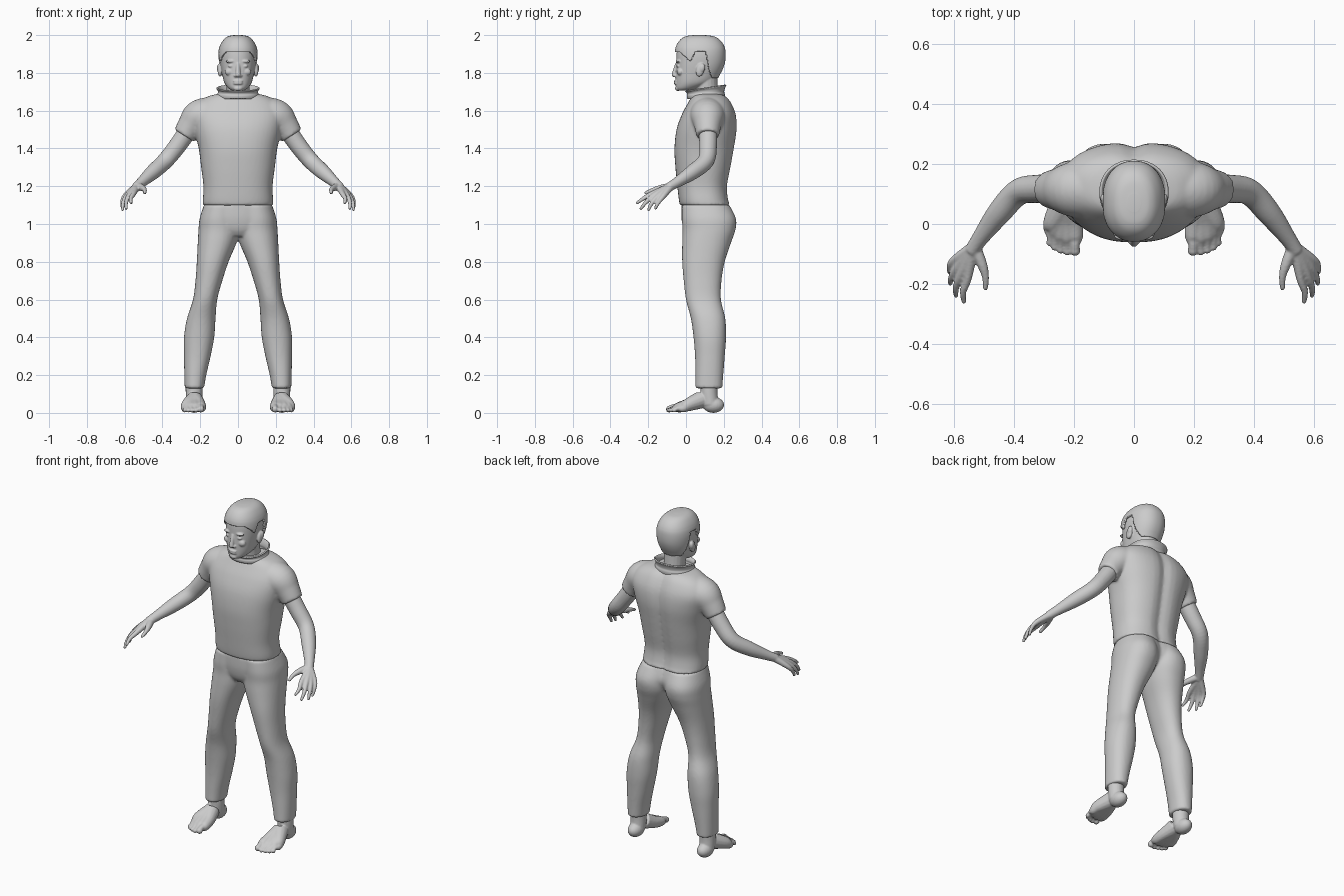
import bpy, bmesh, math
from mathutils import Vector, Matrix


def spline(pts, k=6):
    """Catmull-Rom interpolation of tuples of any length."""
    out, n = [], len(pts)
    for i in range(n - 1):
        a, b, c, d = pts[max(i - 1, 0)], pts[i], pts[i + 1], pts[min(i + 2, n - 1)]
        for j in range(k):
            t = j / k
            out.append(tuple(0.5 * (2 * q + (r - p) * t + (2 * p - 5 * q + 4 * r - s) * t * t
                                    + (3 * q - p - 3 * r + s) * t ** 3)
                             for p, q, r, s in zip(a, b, c, d)))
    return out + [pts[-1]]


def lerp(x, table):
    for (x0, y0), (x1, y1) in zip(table, table[1:]):
        if x <= x1:
            return y0 + (y1 - y0) * max(0, (x - x0) / (x1 - x0))
    return table[-1][1]


def skin(bm, rings, caps=True):
    loops = [[bm.verts.new(p) for p in r] for r in rings]
    n = len(loops[0])
    for a, b in zip(loops, loops[1:]):
        for i in range(n):
            bm.faces.new((a[i], a[(i + 1) % n], b[(i + 1) % n], b[i]))
    if caps:
        bm.faces.new(loops[0][::-1])
        bm.faces.new(loops[-1])


def stack(bm, rows, e=2.2, groove=0.0, n=48, k=6, caps=True, grow=0.0, mirror=1):
    """Loft horizontal rings: (z, x_min, x_max, y_front, y_back)."""
    rings = []
    for z, x0, x1, y0, y1 in spline(rows, k):
        ring = []
        for i in range(n):
            a = 2 * math.pi * i / n
            c, s = math.cos(a), math.sin(a)
            x = (x0 + x1) / 2 + ((x1 - x0) / 2 + grow) * math.copysign(abs(c) ** (2 / e), c)
            y = (y0 + y1) / 2 + ((y1 - y0) / 2 + grow) * math.copysign(abs(s) ** (2 / e), s)
            if s > 0:
                y -= groove * math.exp(-(x / 0.035) ** 2)
            ring.append((mirror * x, y, z))
        rings.append(ring)
    skin(bm, rings, caps)


def tube(bm, path, mirror=1, n=20, k=6):
    """Round tube through (x, y, z, radius) points, with a round tip."""
    pts = spline(path, k)
    cs = [Vector(p[:3]) for p in pts]
    u, rings = Vector((0.31, 0.52, 0.79)), []
    for i, c in enumerate(cs):
        t = (cs[min(i + 1, len(cs) - 1)] - cs[max(i - 1, 0)]).normalized()
        u = (u - t * u.dot(t)).normalized()
        v = t.cross(u)
        ring = [c + pts[i][3] * (u * math.cos(a) + v * math.sin(a))
                for a in (2 * math.pi * j / n for j in range(n))]
        rings.append([(mirror * p.x, p.y, p.z) for p in ring])
    skin(bm, rings)


def ball(bm, loc, size, tilt=0.0):
    m = Matrix.Translation(loc) @ Matrix.Rotation(tilt, 4, 'X') @ Matrix.Diagonal((*size, 1))
    bmesh.ops.create_uvsphere(bm, u_segments=20, v_segments=12, radius=1, matrix=m)


def finger(bm, path, s):
    tube(bm, path, s, 14)
    x, y, z, r = path[-1]
    ball(bm, (s * x, y, z), (r, r, r))


def finish(name, bm, voxel=0, smooth=3, thick=0):
    bmesh.ops.recalc_face_normals(bm, faces=bm.faces)
    for f in bm.faces:
        f.smooth = True
    me = bpy.data.meshes.new(name)
    bm.to_mesh(me)
    bm.free()
    ob = bpy.data.objects.new(name, me)
    bpy.context.collection.objects.link(ob)
    if voxel:
        m = ob.modifiers.new("merge", 'REMESH')
        m.mode, m.voxel_size, m.use_smooth_shade = 'VOXEL', voxel, True
        m = ob.modifiers.new("soften", 'SMOOTH')
        m.factor, m.iterations = 0.5, smooth
    if thick:
        m = ob.modifiers.new("thickness", 'SOLIDIFY')
        m.thickness, m.offset = thick, -1
    return ob


# shirt: torso with short sleeves
bm = bmesh.new()
torso = [(1.098, .187, -.032, .24), (1.13, .186, -.038, .228), (1.2, .183, -.046, .222),
         (1.3, .195, -.056, .24), (1.4, .208, -.061, .258), (1.5, .232, -.05, .272),
         (1.58, .245, -.022, .267), (1.64, .215, .01, .243), (1.675, .16, .03, .215), (1.69, .1, .045, .18)]
stack(bm, [(z, -w, w, f, b) for z, w, f, b in torso], e=2.4, groove=0.017)
for s in (1, -1):
    tube(bm, [(.13, .115, 1.575, .1), (.205, .115, 1.565, .092), (.25, .115, 1.52, .072),
              (.285, .115, 1.468, .06)], s, 32)
finish("shirt", bm, 0.008, 5)

# trousers: two legs and a hip block
bm = bmesh.new()
leg = [(.13, .18, .282, .05, .192), (.2, .168, .284, .05, .197), (.3, .145, .286, .048, .205),
       (.4, .126, .286, .04, .212), (.5, .119, .27, .026, .208), (.6, .11, .238, .0, .185),
       (.7, .083, .225, -.012, .188), (.8, .05, .218, -.02, .205), (.9, .008, .213, -.02, .238),
       (.97, -.01, .209, -.018, .262), (1.03, -.01, .203, -.022, .264), (1.1, -.01, .18, -.02, .23)]
for s in (1, -1):
    stack(bm, leg, mirror=s)
hips = [(.935, .1, .01, .18), (.97, .17, -.012, .225), (1.03, .195, -.024, .25), (1.105, .18, -.025, .23)]
stack(bm, [(z, -w, w, f, b) for z, w, f, b in hips], groove=0.02)
finish("trousers", bm, 0.008, 4)

# collar: flared open band, lower at the front
bm = bmesh.new()
band = [(1.665, .1, .015, .195), (1.685, .104, .012, .198), (1.70, .099, .014, .194),
        (1.72, .1, .01, .198), (1.737, .109, .0, .207)]
stack(bm, [(z, -w, w, f, b) for z, w, f, b in band], caps=False, k=3)
for v in bm.verts:
    v.co.z -= 0.15 * (0.2 - v.co.y) * (v.co.z - 1.665) / 0.072
finish("collar", bm, thick=0.008)

# arms with hands: one round ray per finger, fused together
rays = [[(.553, -.18, 1.16, .014), (.568, -.225, 1.135, .011), (.566, -.258, 1.112, .008)],
        [(.576, -.168, 1.153, .014), (.592, -.212, 1.115, .011), (.592, -.238, 1.082, .008)],
        [(.59, -.147, 1.147, .014), (.608, -.182, 1.108, .011), (.611, -.198, 1.076, .008)],
        [(.6, -.122, 1.145, .014), (.613, -.148, 1.11, .01), (.612, -.162, 1.083, .008)]]
for s, side in ((1, "left"), (-1, "right")):
    bm = bmesh.new()
    tube(bm, [(.24, .115, 1.53, .05), (.32, .117, 1.415, .047), (.385, .105, 1.335, .044),
              (.45, .035, 1.275, .04), (.51, -.045, 1.222, .028), (.54, -.09, 1.195, .024)], s)
    for ray in rays:
        finger(bm, [(.537, -.08, 1.198, .021)] + ray, s)
    finger(bm, [(.53, -.075, 1.2, .021), (.505, -.135, 1.19, .017), (.494, -.175, 1.18, .012),
                (.494, -.212, 1.165, .009)], s)
    finish(side + "_arm", bm, 0.005, 2)

# bare feet: ankle, heel and five toe rays
toes = [(.196, -.088, .018, .027), (.222, -.093, .012, .025), (.244, -.087, .012, .025),
        (.264, -.077, .012, .024), (.28, -.062, .012, .022)]
for s, side in ((1, "left"), (-1, "right")):
    bm = bmesh.new()
    tube(bm, [(.232, .125, .2, .046), (.232, .122, .11, .045), (.232, .13, .045, .043)], s)
    ball(bm, (s * .232, .145, .042), (.042, .057, .042))
    for x, y, r, rb in toes:
        finger(bm, [(.23, .075, .068, .046), (.25 * .23 + .75 * x, .01, .042, .034),
                    (x, y + .045, rb + .002, rb), (x, y + .018, r + .012, r * .85),
                    (x, y, r + .002, r)], s)
    finish(side + "_foot", bm, 0.005, 2)

# head with neck, face and ears
skull = [(1.706, .03, -.042, .01), (1.72, .052, -.052, .07), (1.75, .073, -.054, .14),
         (1.8, .085, -.054, .175), (1.85, .093, -.052, .195), (1.9, .095, -.05, .2),
         (1.94, .087, -.043, .193), (1.97, .066, -.02, .168), (1.985, .042, .01, .135), (1.99, .012, .05, .09)]
skull = [(z, -w, w, f, b) for z, w, f, b in skull]
bm = bmesh.new()
stack(bm, skull)
tube(bm, [(0, .12, 1.6, .062), (0, .11, 1.7, .06), (0, .1, 1.79, .066)])
tube(bm, [(0, -.046, 1.85, .01), (0, -.055, 1.82, .012), (0, -.062, 1.79, .014)])     # nose
ball(bm, (0, -.064, 1.789), (.014, .012, .011))
for z in (1.756, 1.744):                                                              # lips
    ball(bm, (0, -.052, z), (.026, .012, .0065))
ball(bm, (0, -.044, 1.718), (.024, .014, .014))                                       # chin
for s in (1, -1):
    ball(bm, (s * .013, -.055, 1.785), (.009, .01, .008))                             # nostril
    ball(bm, (s * .04, -.041, 1.861), (.026, .013, .008))                             # brow
    ball(bm, (s * .038, -.04, 1.836), (.015, .011, .008))                             # eye
    ball(bm, (s * .045, -.03, 1.805), (.025, .018, .02))                              # cheek
    ball(bm, (s * .096, .075, 1.815), (.012, .022, .036), -0.25)                      # ear
    ball(bm, (s * .1, .085, 1.825), (.012, .016, .024), -0.25)
finish("head", bm, 0.004, 2)

# hair: skull shell trimmed along a hairline that arches over the ears
hairline = [(-.03, 1.91), (.022, 1.86), (.05, 1.915), (.105, 1.915), (.125, 1.81), (.14, 1.775)]
bm = bmesh.new()
stack(bm, skull, n=128, k=12, grow=0.01)
for v in bm.verts:
    if v.co.z > 1.94:
        v.co.z += 0.01 * (v.co.z - 1.94) / 0.05
bmesh.ops.delete(bm, geom=[f for f in bm.faces
                           if f.calc_center_median().z < lerp(f.calc_center_median().y, hairline)],
                 context='FACES')
finish("hair", bm, thick=0.01)
